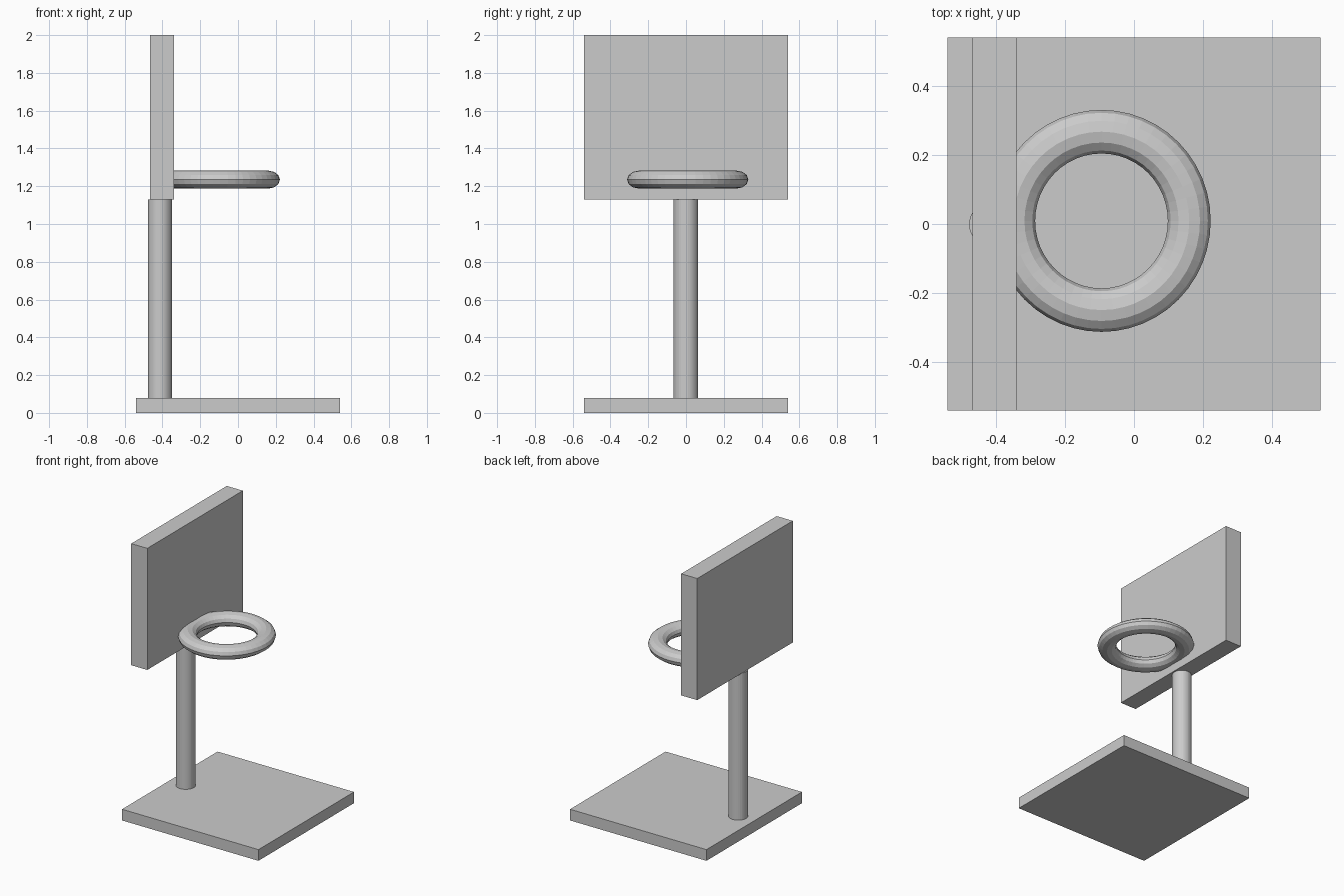
import bpy

if "Cube" in bpy.data.objects:
    bpy.data.objects.remove(bpy.data.objects["Cube"])


def box(name, lo, hi):
    """Box spanning two opposite corners."""
    centre = [(a + b) / 2 for a, b in zip(lo, hi)]
    bpy.ops.mesh.primitive_cube_add(size=1, location=centre)
    obj = bpy.context.object
    obj.name = name
    obj.scale = [b - a for a, b in zip(lo, hi)]
    bpy.ops.object.transform_apply(location=False, rotation=False, scale=True)
    return obj


# Ground slab and backboard
box("base", (-0.54, -0.54, 0), (0.54, 0.54, 0.08))
box("backboard", (-0.467, -0.54, 1.13), (-0.34, 0.54, 2.0))

# Support pole from the slab to the underside of the backboard
z0, z1 = 0.08, 1.13
bpy.ops.mesh.primitive_cylinder_add(vertices=32, radius=0.064, depth=z1 - z0,
                                    location=(-0.413, -0.001, (z0 + z1) / 2))
bpy.context.object.name = "pole"

# Slightly flattened faceted hoop, its rear edge sunk into the backboard
bpy.ops.mesh.primitive_torus_add(major_radius=0.258, minor_radius=0.063,
                                 major_segments=48, minor_segments=12,
                                 location=(-0.094, 0.009, 1.235))
hoop = bpy.context.object
hoop.name = "hoop"
hoop.scale = (0.984, 1.0, 0.755)
bpy.ops.object.transform_apply(location=False, rotation=False, scale=True)
for poly in hoop.data.polygons:
    poly.use_smooth = False
